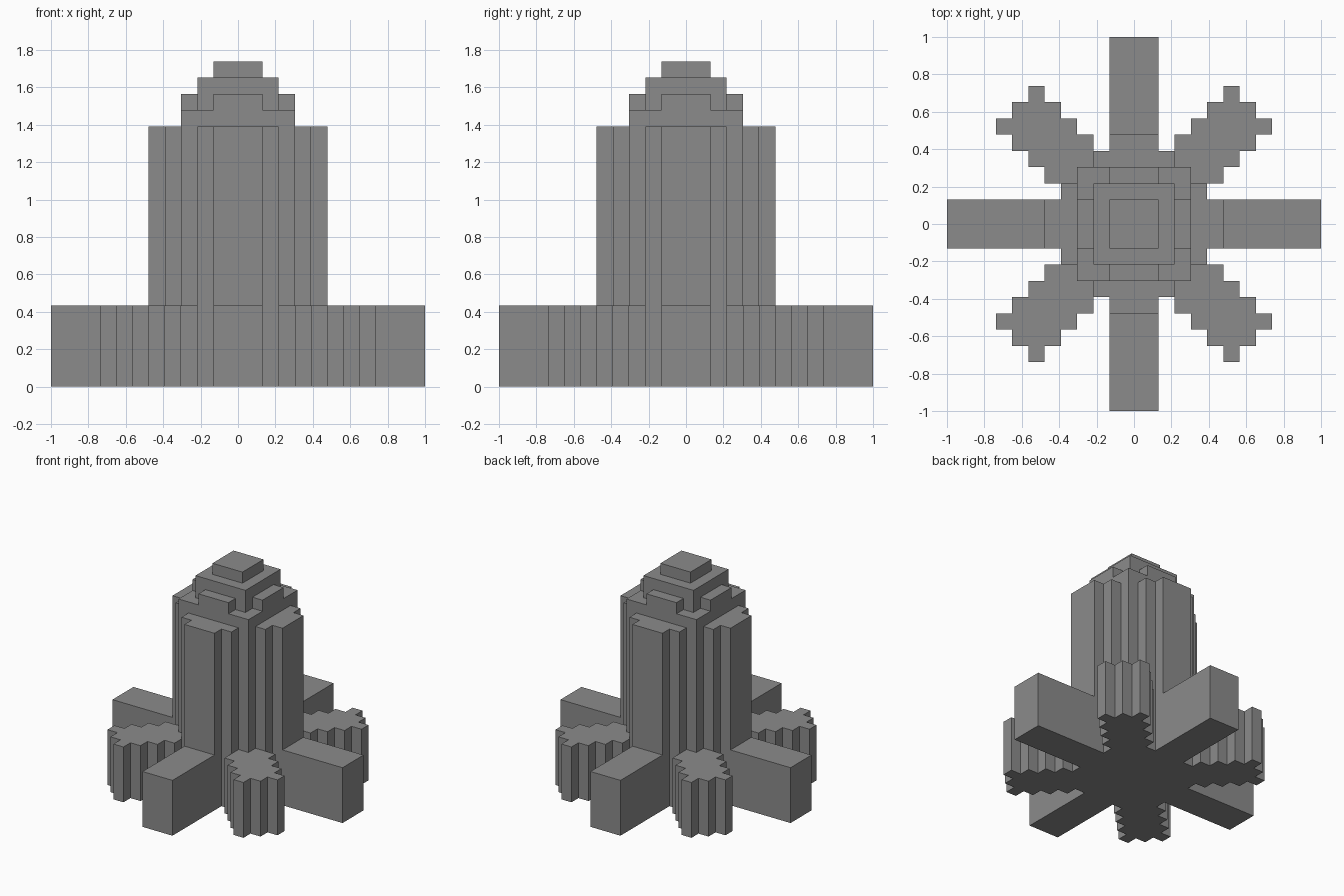
import bpy
import bmesh
from mathutils import Vector

default = bpy.data.objects.get("Cube")
if default:
    bpy.data.objects.remove(default, do_unlink=True)

CELLS = 23            # blocks along the longest side
UNIT = 2 / CELLS      # size of one block

# Stone colour
stone = bpy.data.materials.new("grey stone")
stone.use_nodes = True
GREY = (0.26, 0.26, 0.26, 1)
stone.diffuse_color = GREY
stone.node_tree.nodes["Principled BSDF"].inputs["Base Color"].default_value = GREY


def make_tier(name, bottom, top, rule):
    """Raise every block of the plan that passes rule(near, far) into one solid.
    near and far are the smaller and larger block distances from the two axes."""
    bm = bmesh.new()
    bmesh.ops.create_grid(bm, x_segments=CELLS, y_segments=CELLS, size=1)
    outside = []
    for face in bm.faces:
        c = face.calc_center_median()
        near, far = sorted((round(abs(c.x) / UNIT), round(abs(c.y) / UNIT)))
        if not rule(near, far):
            outside.append(face)
    bmesh.ops.delete(bm, geom=outside, context='FACES')
    bmesh.ops.translate(bm, verts=bm.verts, vec=Vector((0, 0, bottom * UNIT)))
    raised = bmesh.ops.extrude_face_region(bm, geom=bm.faces[:], use_keep_orig=True)
    verts = [g for g in raised["geom"] if isinstance(g, bmesh.types.BMVert)]
    bmesh.ops.translate(bm, verts=verts, vec=Vector((0, 0, (top - bottom) * UNIT)))
    # Merge the blocks into large flat faces
    bmesh.ops.recalc_face_normals(bm, faces=bm.faces)
    bmesh.ops.dissolve_limit(bm, angle_limit=0.02, verts=bm.verts, edges=bm.edges)
    mesh = bpy.data.meshes.new(name)
    bm.to_mesh(mesh)
    bm.free()
    mesh.materials.append(stone)
    obj = bpy.data.objects.new(name, mesh)
    bpy.context.collection.objects.link(obj)
    return obj


# Base: straight arms on the axes and stepped arms on the diagonals
make_tier("base_arms", 0, 5,
          lambda near, far: near <= 1
          or (far - near <= 2 and near + far <= 14))

# Column: square core with stepped ribs on its four sides
make_tier("column", 5, 16,
          lambda near, far: far <= 3
          or (near <= 2 and far <= 4)
          or (near <= 1 and far <= 5))

# Stepped crown
make_tier("crown_slab", 16, 17, lambda near, far: far <= 3)
make_tier("crown_cross", 17, 18,
          lambda near, far: far <= 2 or (near <= 1 and far <= 3))
make_tier("crown_block", 18, 19, lambda near, far: far <= 2)
make_tier("crown_cap", 19, 20, lambda near, far: far <= 1)
